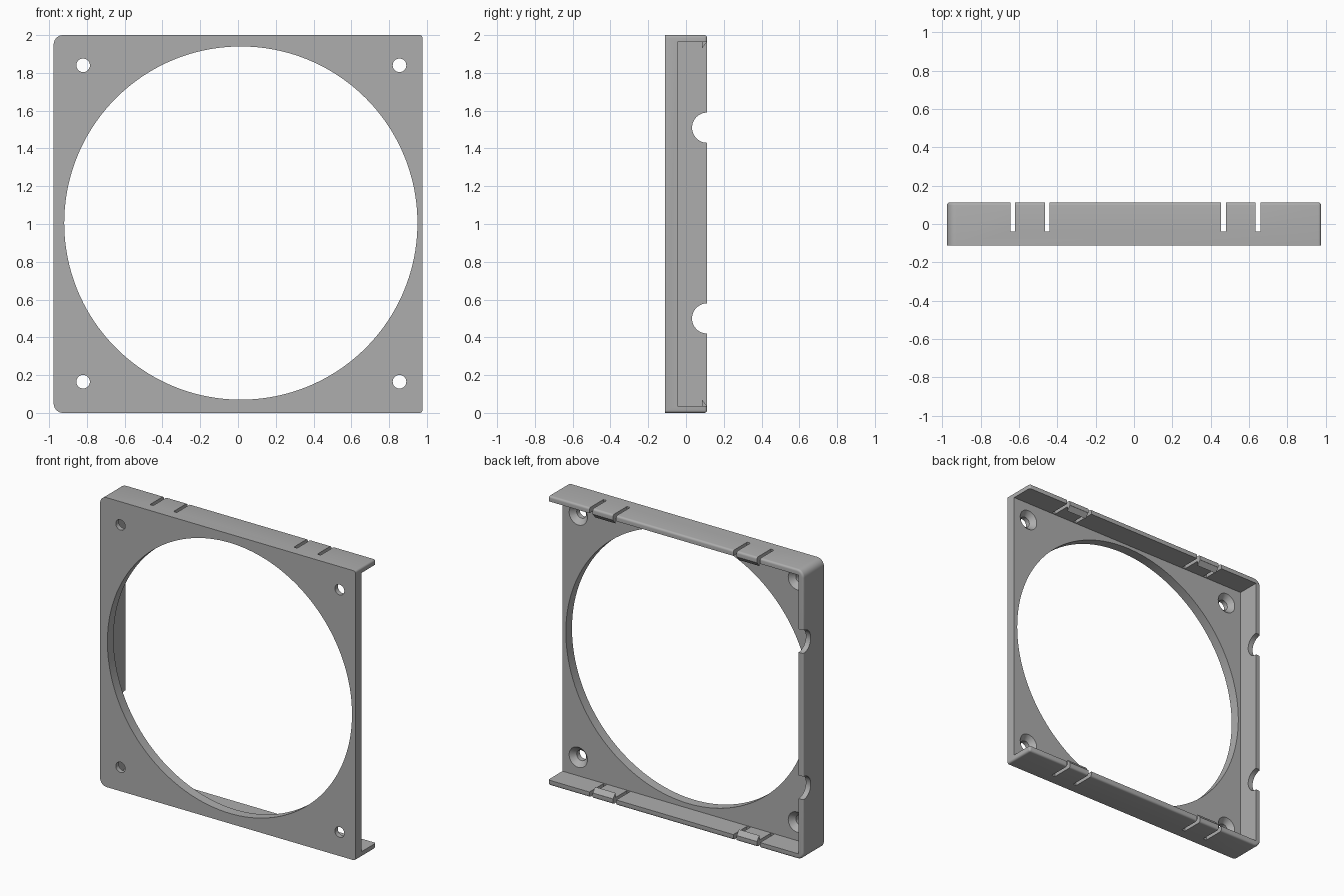
import bpy, bmesh, math
from mathutils import Matrix, Vector

cube = bpy.data.objects.get("Cube")
if cube:
    bpy.data.objects.remove(cube, do_unlink=True)

HX, HY, TOP = 0.976, 0.112, 2.0      # half width, half depth, height
WALL, FLOOR_Y = 0.037, -0.045        # wall thickness, rear face of the plate

grey = bpy.data.materials.new("light grey plastic")
grey.use_nodes = True
grey.diffuse_color = (0.42, 0.42, 0.42, 1)
grey.node_tree.nodes["Principled BSDF"].inputs["Base Color"].default_value = (0.42, 0.42, 0.42, 1)


def make_object(name, bm):
    bmesh.ops.recalc_face_normals(bm, faces=bm.faces[:])
    mesh = bpy.data.meshes.new(name)
    bm.to_mesh(mesh)
    bm.free()
    mesh.materials.append(grey)
    obj = bpy.data.objects.new(name, mesh)
    bpy.context.collection.objects.link(obj)
    return obj


def box_bm(lo, hi):
    lo, hi = Vector(lo), Vector(hi)
    bm = bmesh.new()
    bmesh.ops.create_cube(bm, size=1)
    for v in bm.verts:
        v.co = (lo + hi) / 2 + Vector(a * b for a, b in zip(v.co, hi - lo))
    return bm


def cone(name, start, end, r1, r2, segments):
    start, end = Vector(start), Vector(end)
    axis = end - start
    turn = Vector((0, 0, 1)).rotation_difference(axis).to_matrix().to_4x4()
    bm = bmesh.new()
    bmesh.ops.create_cone(bm, cap_ends=True, segments=segments, radius1=r1, radius2=r2,
                          depth=axis.length, matrix=Matrix.Translation((start + end) / 2) @ turn)
    return make_object(name, bm)


# Outer block: large radius on the walled side, small rounding on rear and open end
bm = box_bm((-HX, -HY, 0), (HX, HY, TOP))


def depth_edges(sign):
    return [e for e in bm.edges
            if abs(e.verts[0].co.y - e.verts[1].co.y) > 0.1 and e.verts[0].co.x * sign > 0]


bmesh.ops.bevel(bm, geom=depth_edges(-1), offset=0.05, segments=8, profile=0.5, affect='EDGES')
rear = [e for e in bm.edges if all(v.co.y > HY - 0.001 for v in e.verts)]
bmesh.ops.bevel(bm, geom=rear + depth_edges(1), offset=0.014, segments=4, profile=0.5, affect='EDGES')
frame = make_object("fan_frame", bm)

# Cutters: rear cavity open at one end, and the large round opening
cutters = [
    make_object("cavity_cutter", box_bm((-HX + WALL, FLOOR_Y, WALL), (HX + 0.2, 0.3, TOP - WALL))),
    cone("opening_cutter", (0.015, -0.3, 1.005), (0.015, 0.3, 1.005), 0.935, 0.935, 160),
]

# Slits on both sides of each snap tab, through upper and lower flange
tabs = [(-0.62, -0.465), (0.48, 0.635)]
SLIT = 0.025
for a, b in tabs:
    for x in (a - SLIT, b):
        cutters.append(make_object("slit_cutter", box_bm((x, -0.04, -0.1), (x + SLIT, 0.3, TOP + 0.1))))

# Round cable notches in the side wall
for z in (0.5, 1.51):
    cutters.append(cone("notch_cutter", (-1.2, HY, z), (-0.8, HY, z), 0.08, 0.08, 48))

# Screw holes with rear countersinks
for x in (-0.82, 0.855):
    for z in (0.165, 1.84):
        cutters.append(cone("screw_cutter", (x, -0.2, z), (x, 0, z), 0.036, 0.036, 32))
        cutters.append(cone("sink_cutter", (x, -0.081, z), (x, -0.035, z), 0.034, 0.08, 32))

for c in cutters:
    c.hide_render = True
    mod = frame.modifiers.new(c.name, 'BOOLEAN')
    mod.operation = 'DIFFERENCE'
    mod.solver = 'EXACT'
    mod.object = c

# Bake the cuts and drop the cutters
bpy.context.view_layer.update()
baked = bpy.data.meshes.new_from_object(frame.evaluated_get(bpy.context.evaluated_depsgraph_get()))
frame.modifiers.clear()
frame.data = baked
for c in cutters:
    bpy.data.objects.remove(c, do_unlink=True)

# Wedge hooks on the inside of the snap tabs
parts = [frame]
for a, b in tabs:
    for level in ("lower", "upper"):
        bm = bmesh.new()
        ends = []
        for x in (a, b):
            ring = []
            for y, h in ((0.085, WALL - 0.005), (0.085, 0.069), (HY - 0.001, WALL), (HY - 0.001, WALL - 0.005)):
                ring.append(bm.verts.new((x, y, h if level == "lower" else TOP - h)))
            bm.faces.new(ring)
            ends.append(ring)
        for i in range(4):
            j = (i + 1) % 4
            bm.faces.new((ends[0][i], ends[0][j], ends[1][j], ends[1][i]))
        side = "right" if a < 0 else "left"
        parts.append(make_object(f"{level}_{side}_snap_hook", bm))

# Smooth the curved surfaces, keep the corners crisp
bpy.ops.object.select_all(action='DESELECT')
frame.select_set(True)
bpy.context.view_layer.objects.active = frame
bpy.ops.object.shade_smooth_by_angle(angle=math.radians(30))
